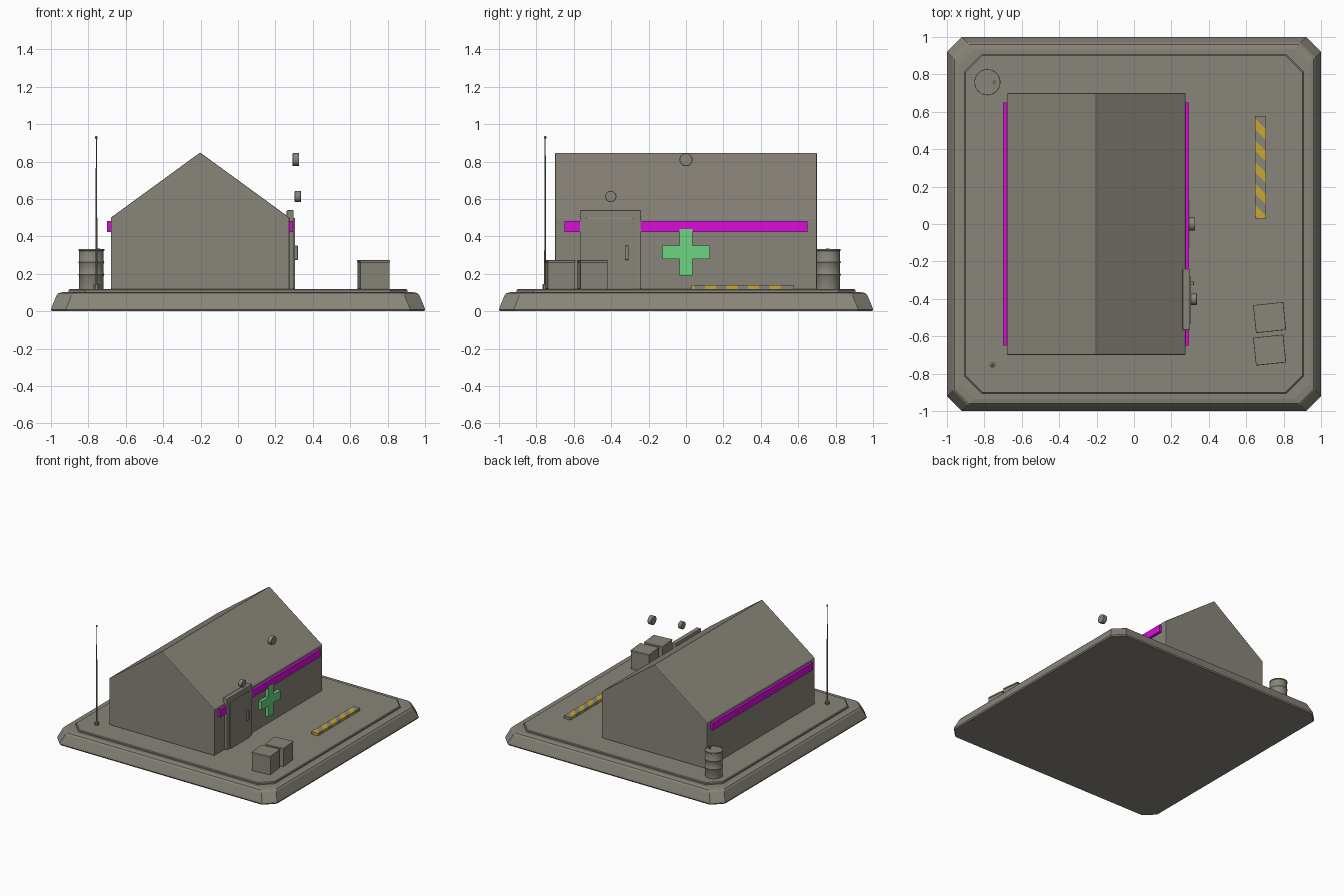
import bpy, bmesh, math
from mathutils import Matrix, Vector

cube = bpy.data.objects.get("Cube")
if cube:
    bpy.data.objects.remove(cube, do_unlink=True)


def material(name, rgb):
    m = bpy.data.materials.new(name)
    m.use_nodes = True
    m.diffuse_color = (*rgb, 1)
    m.node_tree.nodes["Principled BSDF"].inputs["Base Color"].default_value = (*rgb, 1)
    return m


GREY = material("warm_grey", (0.25, 0.235, 0.195))
MAGENTA = material("magenta", (0.68, 0.004, 0.68))
GREEN = material("medical_green", (0.15, 0.66, 0.22))
YELLOW = material("hazard_yellow", (0.57, 0.39, 0.035))
PAD_Z = 0.118


def finish(name, bm, mats, bevel=0, smooth=False):
    bmesh.ops.recalc_face_normals(bm, faces=bm.faces)
    me = bpy.data.meshes.new(name)
    bm.to_mesh(me)
    bm.free()
    ob = bpy.data.objects.new(name, me)
    bpy.context.collection.objects.link(ob)
    for m in mats:
        me.materials.append(m)
    if bevel:
        mod = ob.modifiers.new("bevel", 'BEVEL')
        mod.width = bevel
        mod.segments = 2
    if smooth:
        bpy.ops.object.select_all(action='DESELECT')
        ob.select_set(True)
        bpy.context.view_layer.objects.active = ob
        bpy.ops.object.shade_smooth_by_angle(angle=math.radians(35))
    return ob


def box(name, lo, hi, mat=GREY, bevel=0, turn=0):
    lo, hi = Vector(lo), Vector(hi)
    bm = bmesh.new()
    mtx = (Matrix.Translation((lo + hi) / 2) @ Matrix.Rotation(turn, 4, 'Z')
           @ Matrix.Diagonal((*(hi - lo), 1)))
    bmesh.ops.create_cube(bm, size=1, matrix=mtx)
    return finish(name, bm, [mat], bevel)


def loft(name, rings, smooth=False):
    """Skin closed rings of points and cap both ends."""
    bm = bmesh.new()
    loops = [[bm.verts.new(p) for p in ring] for ring in rings]
    for a, b in zip(loops, loops[1:]):
        n = len(a)
        for i in range(n):
            j = (i + 1) % n
            bm.faces.new((a[i], a[j], b[j], b[i]))
    bm.faces.new(loops[0])
    bm.faces.new(loops[-1])
    return finish(name, bm, [GREY], 0, smooth)


def octagon(h, c, z):
    """Square of half width h with corners cut back by c."""
    k = h - c
    return [(h, -k, z), (h, k, z), (k, h, z), (-k, h, z),
            (-h, k, z), (-h, -k, z), (-k, -h, z), (k, -h, z)]


def lathe(name, profile, origin, sides=24):
    """Turn a (radius, height) profile about a vertical axis."""
    ox, oy = origin
    rings = []
    for r, z in profile:
        angles = [2 * math.pi * i / sides for i in range(sides)]
        rings.append([(ox + r * math.cos(a), oy + r * math.sin(a), z) for a in angles])
    return loft(name, rings, True)


def extrude_outline(name, outline, depth, mat, bevel=0):
    bm = bmesh.new()
    face = bm.faces.new([bm.verts.new(p) for p in outline])
    out = bmesh.ops.extrude_face_region(bm, geom=[face])
    moved = [v for v in out["geom"] if isinstance(v, bmesh.types.BMVert)]
    bmesh.ops.translate(bm, verts=moved, vec=depth)
    return finish(name, bm, [mat], bevel)


# Ground slab with sloped, cut-corner rim, and the raised pad on it
loft("base_slab", [octagon(0.995, 0.08, 0), octagon(1, 0.08, 0.01),
                   octagon(0.995, 0.08, 0.025), octagon(0.97, 0.08, 0.085),
                   octagon(0.96, 0.08, 0.097), octagon(0.935, 0.08, 0.102)])
loft("base_pad", [octagon(0.905, 0.09, 0.09), octagon(0.905, 0.09, 0.112),
                  octagon(0.9, 0.09, PAD_Z)])

# Gabled hut
LEFT, RIGHT = -0.68, 0.275
gable = [(LEFT, -0.7, PAD_Z), (RIGHT, -0.7, PAD_Z), (RIGHT, -0.7, 0.5),
         ((LEFT + RIGHT) / 2, -0.7, 0.848), (LEFT, -0.7, 0.5)]
extrude_outline("hut", gable, (0, 1.4, 0), GREY, 0.005)

# Coloured bands along both long walls
for name, x0, x1 in (("band_right_wall", LEFT - 0.02, LEFT + 0.005),
                     ("band_left_wall", RIGHT - 0.005, 0.295)):
    box(name, (x0, -0.65, 0.422), (x1, 0.65, 0.482), MAGENTA)

# Door
box("door_frame", (0.26, -0.567, PAD_Z), (0.297, -0.24, 0.54), GREY, 0.005)
box("door_panel", (0.27, -0.532, PAD_Z), (0.305, -0.28, 0.498), GREY, 0.004)
box("door_handle", (0.3, -0.327, 0.274), (0.32, -0.307, 0.35), GREY, 0.003)

# Medical cross
A, W, CZ = 0.125, 0.035, 0.315
cross = [(W, A), (W, W), (A, W), (A, -W), (W, -W), (W, -A),
         (-W, -A), (-W, -W), (-A, -W), (-A, W), (-W, W), (-W, A)]
extrude_outline("cross", [(RIGHT - 0.005, y, z + CZ) for y, z in cross], (0.03, 0, 0), GREEN)

# Round lamps facing +x
for name, x0, x1, y, z, r in (("wall_lamp", 0.292, 0.327, 0, 0.81, 0.035),
                              ("door_lamp", 0.303, 0.336, -0.402, 0.613, 0.03)):
    bm = bmesh.new()
    mtx = Matrix.Translation(((x0 + x1) / 2, y, z)) @ Matrix.Rotation(math.pi / 2, 4, 'Y')
    bmesh.ops.create_cone(bm, cap_ends=True, segments=20, radius1=r, radius2=r,
                          depth=x1 - x0, matrix=mtx)
    finish(name, bm, [GREY], 0.003, True)

# Two crates, slightly turned, each with a thin lid
for name, y in (("back_crate", -0.5), ("front_crate", -0.674)):
    turn = math.radians(6)
    box(name, (0.646, y - 0.073, PAD_Z), (0.804, y + 0.073, 0.262), GREY, 0.004, turn)
    box(name + "_lid", (0.644, y - 0.075, 0.26), (0.806, y + 0.075, 0.273), GREY, 0.004, turn)

# Ribbed barrel with filler cap
R = 0.066
barrel = [(R, PAD_Z)]
for z in (0.195, 0.262):
    barrel += [(R, z - 0.007), (R + 0.004, z), (R, z + 0.007)]
barrel += [(R, 0.322), (R + 0.003, 0.325), (R + 0.003, 0.331), (R - 0.004, 0.331), (R - 0.004, 0.327)]
lathe("barrel", barrel, (-0.784, 0.758))
lathe("barrel_cap", [(0.009, 0.32), (0.009, 0.336)], (-0.747, 0.758), 10)

# Whip antenna
lathe("antenna", [(0.016, PAD_Z), (0.016, 0.142), (0.006, 0.146), (0.005, 0.35),
                  (0.003, 0.92), (0.007, 0.924), (0.007, 0.932), (0.003, 0.936)],
      (-0.757, -0.753), 10)

# Hazard strip: a bar sliced on the diagonal into alternating stripes
X0, X1, Y0, Y1, STEP = 0.646, 0.706, 0.03, 0.577, 0.0575
bm = bmesh.new()
bmesh.ops.create_cube(bm, size=1, matrix=Matrix.Translation(((X0 + X1) / 2, (Y0 + Y1) / 2, 0.126))
                      @ Matrix.Diagonal((X1 - X0, Y1 - Y0, 0.026, 1)))
start = X0 + Y1 - 0.012
for i in range(12):
    bmesh.ops.bisect_plane(bm, geom=bm.verts[:] + bm.edges[:] + bm.faces[:],
                           plane_co=(X0, start - i * STEP - X0, 0.126), plane_no=(1, 1, 0))
for f in bm.faces:
    c = f.calc_center_median()
    f.material_index = int(math.floor((start - c.x - c.y) / STEP) % 2 == 0)
finish("hazard_strip", bm, [GREY, YELLOW])
